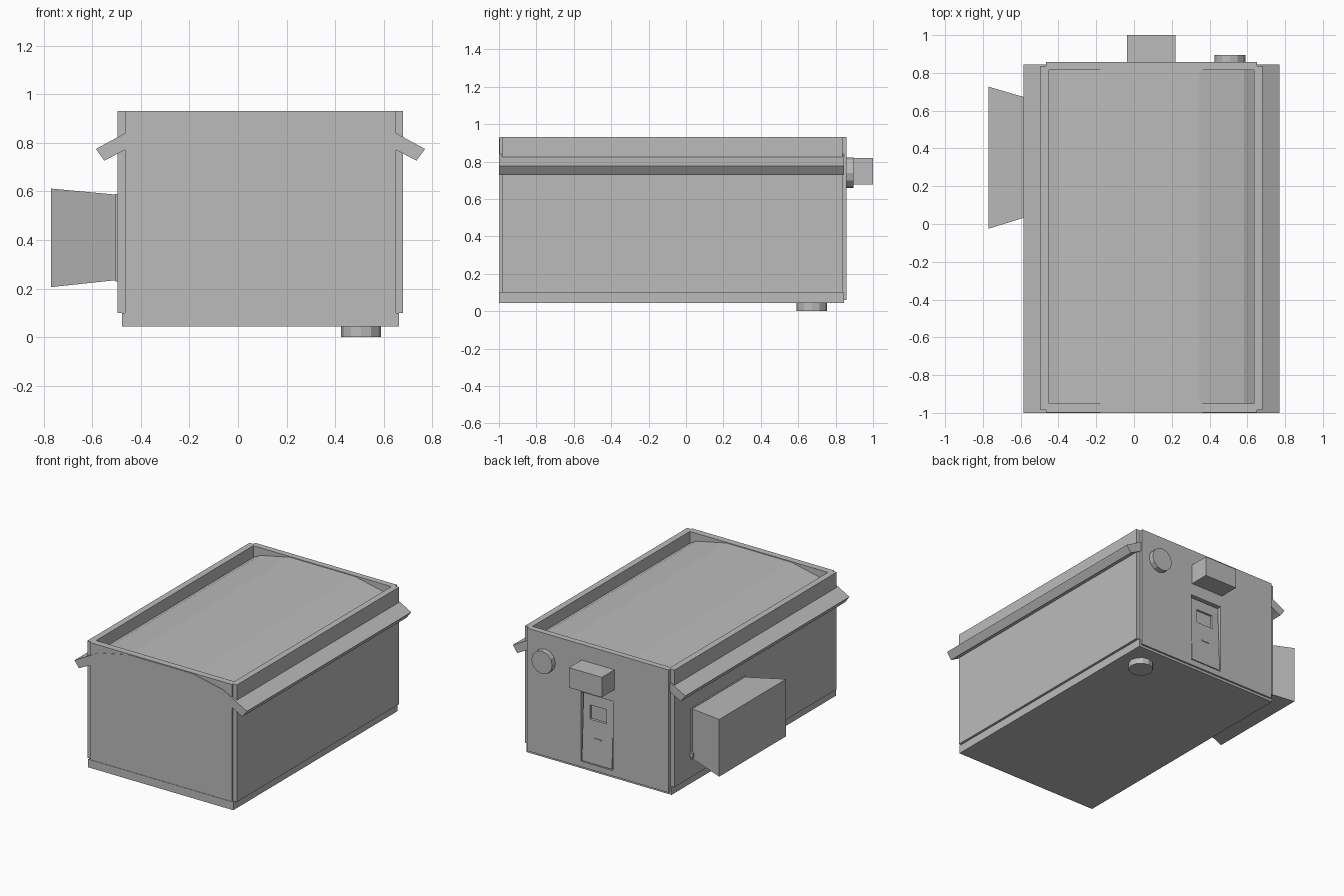
import bpy, bmesh, math
from mathutils import Matrix, Vector

if "Cube" in bpy.data.objects:
    bpy.data.objects.remove(bpy.data.objects["Cube"])

grey = bpy.data.materials.new("plain grey")
grey.diffuse_color = (0.5, 0.5, 0.5, 1)
grey.use_nodes = True
grey.node_tree.nodes["Principled BSDF"].inputs["Base Color"].default_value = grey.diffuse_color
CX = 0.0925  # centre line of the cabin


def finish(name, bm):
    bmesh.ops.recalc_face_normals(bm, faces=bm.faces)
    me = bpy.data.meshes.new(name)
    bm.to_mesh(me)
    bm.free()
    me.materials.append(grey)
    ob = bpy.data.objects.new(name, me)
    bpy.context.collection.objects.link(ob)
    return ob


def box(name, x0, x1, y0, y1, z0, z1):
    bm = bmesh.new()
    bmesh.ops.create_cube(bm, size=1)
    for v in bm.verts:
        v.co = Vector((x1 if v.co.x > 0 else x0,
                       y1 if v.co.y > 0 else y0,
                       z1 if v.co.z > 0 else z0))
    return finish(name, bm)


def prism(name, start, move):
    """Close a polygon and extrude it along a vector."""
    bm = bmesh.new()
    f = bm.faces.new([bm.verts.new(p) for p in start])
    r = bmesh.ops.extrude_face_region(bm, geom=[f])
    bmesh.ops.translate(bm, vec=move,
                        verts=[g for g in r["geom"] if isinstance(g, bmesh.types.BMVert)])
    return finish(name, bm)


def disc(name, r, depth, loc, rot=0):
    bm = bmesh.new()
    bmesh.ops.create_cone(bm, cap_ends=True, segments=12, radius1=r, radius2=r, depth=depth,
                          matrix=Matrix.Translation(loc) @ Matrix.Rotation(rot, 4, 'X'))
    return finish(name, bm)


def cut(target, cutter):
    m = target.modifiers.new("cut", 'BOOLEAN')
    m.operation = 'DIFFERENCE'
    m.solver = 'EXACT'
    m.object = cutter
    bpy.context.view_layer.objects.active = target
    bpy.ops.object.modifier_apply(modifier=m.name)
    bpy.data.objects.remove(cutter)


# Base slab and wall panels that rise to form the parapet
box("base", -0.478, 0.663, -1.0, 0.845, 0.043, 0.10)
box("front_wall", -0.465, 0.65, -0.997, -0.95, 0.10, 0.932)
back = box("back_wall", -0.465, 0.65, 0.815, 0.858, 0.06, 0.932)
for side, name in ((-1, "left_wall"), (1, "right_wall")):
    a, b = sorted((CX + side * 0.588, CX + side * 0.543))
    box(name, a, b, -0.985, 0.837, 0.10, 0.932)

# Faceted arched roof with overhanging eaves
top = [(0.678, 0.775), (0.49, 0.877), (0.255, 0.927)]
low = [(0.245, 0.865), (0.47, 0.817), (0.643, 0.727)]
right = [(x, z) for x, z in top]
loop = ([(-x, z) for x, z in top] + [(x, z) for x, z in reversed(top)]
        + [(x, z) for x, z in reversed(low)] + [(-x, z) for x, z in low])
prism("arched_roof", [(CX + x, -1.0, z) for x, z in loop], (0, 1.845, 0))

# Leaning door in a recess, with window and handle
cut(back, box("door_opening", -0.026, 0.226, 0.822, 0.9, 0.10, 0.592))
door = prism("door", [(-0.018, 0.82, 0.106), (-0.018, 0.857, 0.106),
                      (-0.018, 0.838, 0.584), (-0.018, 0.82, 0.584)], (0.236, 0, 0))
cut(door, box("window_cutter", 0.035, 0.165, 0.826, 0.9, 0.41, 0.51))
box("door_handle", 0.07, 0.13, 0.845, 0.855, 0.28, 0.288)

# Back fittings: box unit and round vent; round fitting below
box("back_box", -0.038, 0.22, 0.85, 1.0, 0.678, 0.82)
disc("round_vent", 0.082, 0.05, (0.507, 0.87, 0.74), math.pi / 2)
disc("bottom_fitting", 0.082, 0.05, (0.507, 0.673, 0.025))

# Flared side hood and its mounting frame
hood = box("side_hood", -0.77, -0.48, 0, 1, 0, 1)
for v in hood.data.vertices:
    outer = v.co.x < -0.6
    y = (-0.025, 0.727) if outer else (0.065, 0.642)
    z = (0.206, 0.612) if outer else (0.237, 0.585)
    v.co.y, v.co.z = y[v.co.y > 0.5], z[v.co.z > 0.5]
box("hood_frame", -0.505, -0.48, 0.05, 0.655, 0.23, 0.59)
box("hood_latch", -0.522, -0.49, 0.64, 0.665, 0.25, 0.28)
